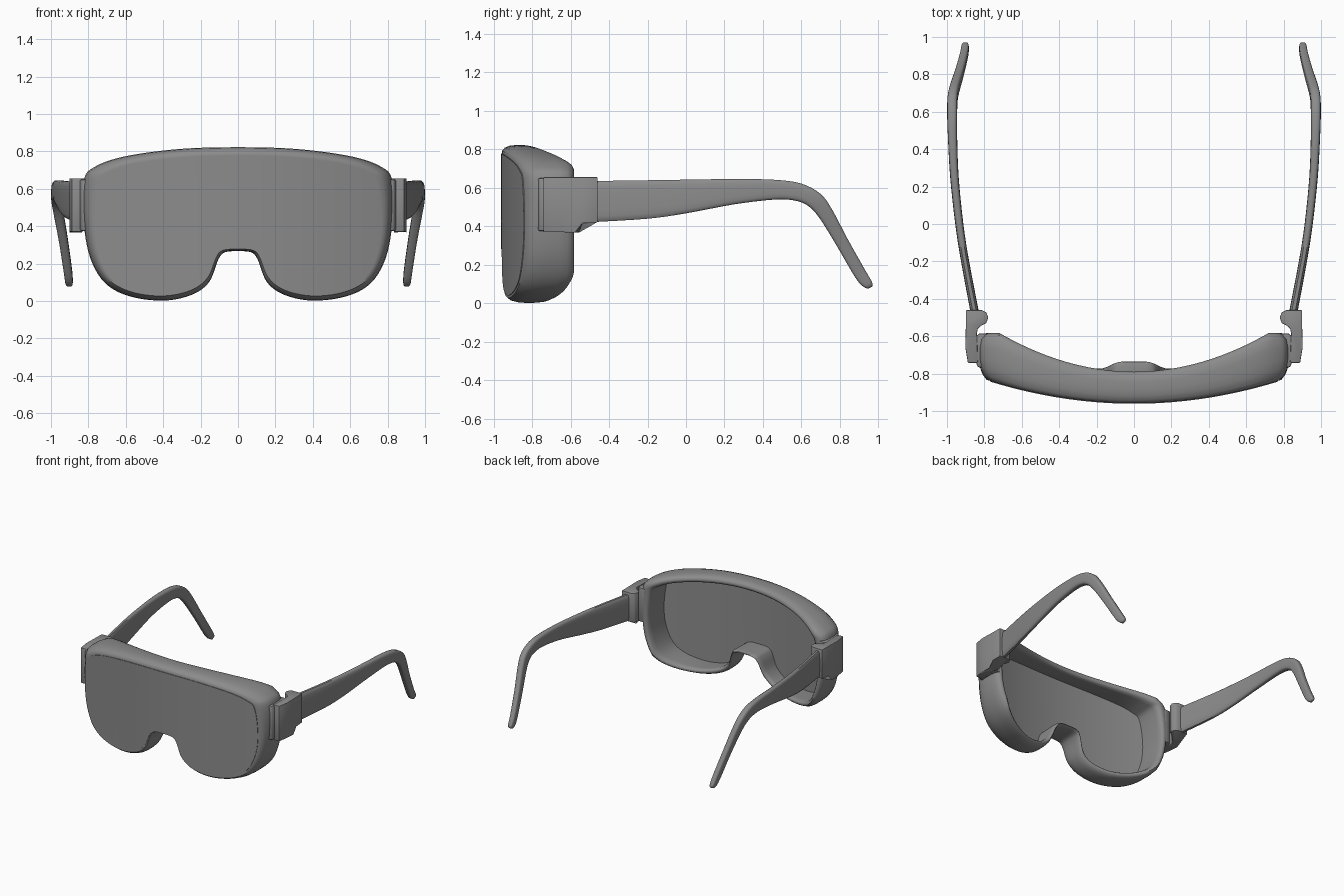
import bpy, bmesh, math

if "Cube" in bpy.data.objects:
    bpy.data.objects.remove(bpy.data.objects["Cube"])

GREY = bpy.data.materials.new("dark_grey")
GREY.diffuse_color = (.26, .26, .26, 1)
GREY.use_nodes = True
GREY.node_tree.nodes["Principled BSDF"].inputs["Base Color"].default_value = GREY.diffuse_color


def curve(points, steps, closed=False):
    """Catmull-Rom sampling of tuples of any length."""
    n, out = len(points), []
    for i in range(n if closed else n - 1):
        idx = [i - 1, i, i + 1, i + 2]
        idx = [k % n if closed else min(max(k, 0), n - 1) for k in idx]
        a, b, c, d = (points[k] for k in idx)
        for s in range(steps):
            t = s / steps
            out.append(tuple(0.5 * (2 * q + (r - p) * t + (2 * p - 5 * q + 4 * r - u) * t * t
                             + (3 * q - p - 3 * r + u) * t ** 3) for p, q, r, u in zip(a, b, c, d)))
    if not closed:
        out.append(tuple(points[-1]))
    return out


def finish(bm, name, angle=35, mirror=False, bevel=0):
    bmesh.ops.recalc_face_normals(bm, faces=bm.faces)
    if bevel:
        edges = [e for e in bm.edges if e.calc_face_angle(0) > math.radians(40)]
        bmesh.ops.bevel(bm, geom=edges, offset=bevel, segments=2, profile=0.5, affect='EDGES')
    me = bpy.data.meshes.new(name)
    bm.to_mesh(me)
    bm.free()
    me.shade_smooth()
    me.set_sharp_from_angle(angle=math.radians(angle))
    me.materials.append(GREY)
    ob = bpy.data.objects.new(name, me)
    bpy.context.collection.objects.link(ob)
    if mirror:
        ob.modifiers.new("Mirror", 'MIRROR').use_mirror_merge = False
    return ob


def loft(rings, cap=False, wrap=False):
    bm = bmesh.new()
    vs = [[bm.verts.new(p) for p in r] for r in rings]
    n = len(vs[0])
    pairs = list(zip(vs, vs[1:])) + ([(vs[-1], vs[0])] if wrap else [])
    for a, b in pairs:
        for i in range(n):
            j = (i + 1) % n
            bm.faces.new((a[i], a[j], b[j], b[i]))
    if cap:
        bm.faces.new(vs[0])
        bm.faces.new(vs[-1])
    return bm


def prism(profile, top, low):
    """Vertical prism from (x, y) points; low gives the bottom height per y."""
    return loft([[(x, y, low(y)) for x, y in profile], [(x, y, top) for x, y in profile]], cap=True)


# Half outlines (x, z), top centre to nose centre, matched point for point
LENS = [(0, .777), (.3, .767), (.55, .735), (.69, .69), (.745, .63), (.768, .42), (.745, .25),
        (.68, .125), (.56, .06), (.40, .04), (.25, .072), (.165, .14), (.122, .24), (.085, .277), (0, .283)]
OUTER = [(0, .822), (.32, .812), (.61, .772), (.77, .715), (.825, .64), (.825, .42), (.79, .23),
         (.71, .095), (.58, .025), (.40, .002), (.25, .032), (.155, .10), (.105, .222), (.07, .26), (0, .266)]


def full(half):
    return curve(half + [(-x, z) for x, z in half[-2:0:-1]], 5, closed=True)


lens_line, outer_line = full(LENS), full(OUTER)


def front_y(x):
    return -.957 + .2 * x * x


def depth_y(x, z, t):
    back = -.79 + .40 * x * x - .6 * max(0, abs(x) - .72)
    if z < .45:
        back += .055 * math.exp(-(x / .14) ** 4)
    return front_y(x) + t * (back - front_y(x))


# Wraparound frame: closed rounded section swept around the outline
SECTION = [(0, 0), (.35, .0), (.7, .09), (.92, .24), (1, .42), (1, .68), (.9, .86),
           (.65, .96), (.35, 1.0), (.05, .99), (-.17, .93), (-.22, .8), (-.05, .2)]
rings = []
for a, t in SECTION:
    ring = []
    for (lx, lz), (ox, oz) in zip(lens_line, outer_line):
        x, z = lx + (ox - lx) * a, lz + (oz - lz) * a
        ring.append((x, depth_y(x, z, t), z))
    rings.append(ring)
finish(loft(rings, wrap=True), "goggle_frame", 50)

# Curved lens: filled outline sliced into columns, then bent
bm = bmesh.new()
bm.faces.new([bm.verts.new((x, 0, z)) for x, z in lens_line])
bm.normal_update()
bmesh.ops.triangulate(bm, faces=bm.faces[:])
for i in range(-18, 19):
    geom = bm.verts[:] + bm.edges[:] + bm.faces[:]
    bmesh.ops.bisect_plane(bm, geom=geom, dist=1e-5, plane_co=(i * .042, 0, 0), plane_no=(1, 0, 0))
for v in bm.verts:
    v.co.y = front_y(v.co.x) - .004
shell = bmesh.ops.extrude_face_region(bm, geom=bm.faces[:], use_keep_orig=True)
for v in shell["geom"]:
    if isinstance(v, bmesh.types.BMVert):
        v.co.y += .03
finish(bm, "lens", 40)

# Mounting plates and hinge blocks
plate = [(.78, -.775), (.835, -.765), (.845, -.74), (.845, -.60), (.825, -.585), (.78, -.585)]
finish(prism(plate, .65, lambda y: .375), "hinge_plate", 40, True, .008)
block = [(.835, -.742), (.888, -.742), (.902, -.66), (.900, -.58), (.899, -.54), (.898, -.46),
         (.815, -.46), (.79, -.472), (.779, -.50), (.79, -.53), (.815, -.542), (.835, -.56), (.84, -.585)]
finish(prism(block, .655, lambda y: .42 if y > -.55 else .37), "hinge_block", 40, True, .004)

# Temple arms: (top y, top z, bottom y, bottom z, centre x, thickness)
ARM = [(-.49, .636, -.49, .42, .848, .046), (-.2, .64, -.2, .438, .903, .044),
       (0, .643, 0, .466, .934, .044), (.25, .646, .25, .513, .960, .046),
       (.46, .642, .46, .538, .970, .050), (.60, .622, .565, .533, .972, .054),
       (.70, .568, .635, .505, .970, .054), (.76, .487, .695, .44, .958, .052),
       (.84, .335, .785, .295, .932, .048), (.93, .175, .885, .125, .908, .044),
       (.968, .108, .928, .082, .903, .038), (.968, .086, .95, .076, .902, .016)]
rings = []
for ty, tz, by, bz, cx, w in curve(ARM, 4):
    ring = []
    for k in range(16):
        ang = math.tau * (k + .5) / 16
        c, s = math.cos(ang), math.sin(ang)
        u = math.copysign(abs(c) ** .55, c) * w / 2
        h = .5 + math.copysign(abs(s) ** .55, s) * .5
        ring.append((cx + u, by + (ty - by) * h, bz + (tz - bz) * h))
    rings.append(ring)
finish(loft(rings, cap=True), "temple_arm", 50, True)
